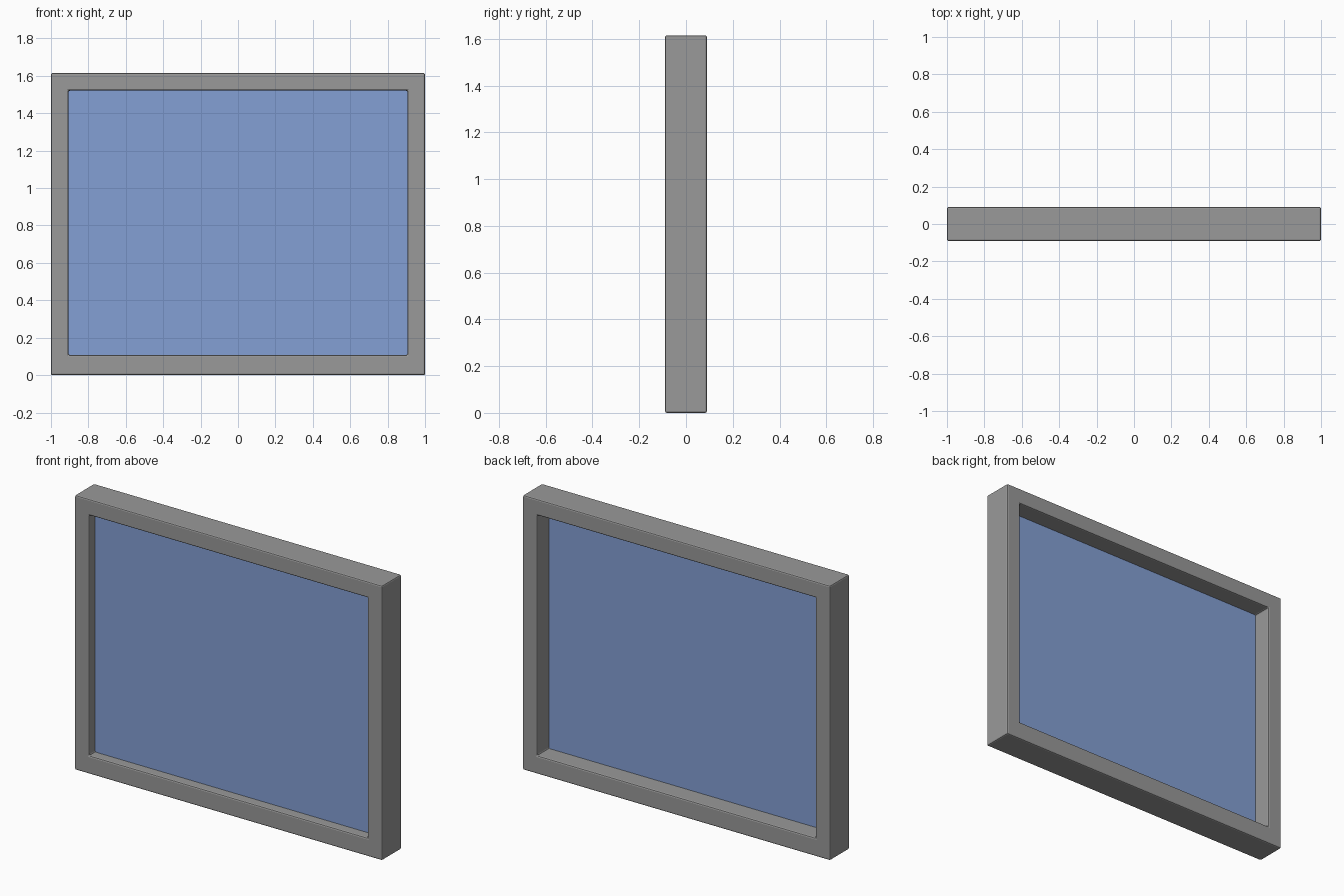
import bpy
import bmesh

if "Cube" in bpy.data.objects:
    bpy.data.objects.remove(bpy.data.objects["Cube"], do_unlink=True)

HEIGHT = 1.615
HALF_DEPTH = 0.09
OUTER = (-1, 1, 0, HEIGHT)               # left, right, bottom, top
OPENING = (-0.906, 0.906, 0.108, 1.521)
BEVEL = 0.008


def material(name, color):
    mat = bpy.data.materials.new(name)
    mat.use_nodes = True
    mat.diffuse_color = color
    mat.node_tree.nodes["Principled BSDF"].inputs["Base Color"].default_value = color
    return mat


def add_object(name, bm, mat):
    bmesh.ops.recalc_face_normals(bm, faces=bm.faces)
    mesh = bpy.data.meshes.new(name)
    bm.to_mesh(mesh)
    bm.free()
    mesh.materials.append(mat)
    obj = bpy.data.objects.new(name, mesh)
    bpy.context.collection.objects.link(obj)
    return obj


def loop(bm, rect, y):
    x0, x1, z0, z1 = rect
    return [bm.verts.new((x, y, z)) for x, z in ((x0, z0), (x1, z0), (x1, z1), (x0, z1))]


def bridge(bm, a, b):
    for i in range(4):
        j = (i + 1) % 4
        bm.faces.new((a[i], a[j], b[j], b[i]))


# Window frame: a rectangular ring with softened edges
bm = bmesh.new()
rings = [loop(bm, rect, y) for rect, y in (
    (OUTER, -HALF_DEPTH), (OUTER, HALF_DEPTH),
    (OPENING, HALF_DEPTH), (OPENING, -HALF_DEPTH))]
for i in range(4):
    bridge(bm, rings[i], rings[(i + 1) % 4])
frame = add_object("window_frame", bm, material("frame grey", (0.32, 0.32, 0.32, 1)))
bevel = frame.modifiers.new("soft_edges", "BEVEL")
bevel.width = BEVEL
bevel.segments = 2
bevel.limit_method = "ANGLE"

# Glass pane: a thin sheet set nearer the front, its rim tucked into the frame
x0, x1, z0, z1 = OPENING
PANE = (x0 - BEVEL, x1 + BEVEL, z0 - BEVEL, z1 + BEVEL)
bm = bmesh.new()
front, back = loop(bm, PANE, -0.033), loop(bm, PANE, -0.021)
bridge(bm, front, back)
bm.faces.new(front)
bm.faces.new(back)
add_object("glass_pane", bm, material("glass blue", (0.23, 0.35, 0.66, 1)))
